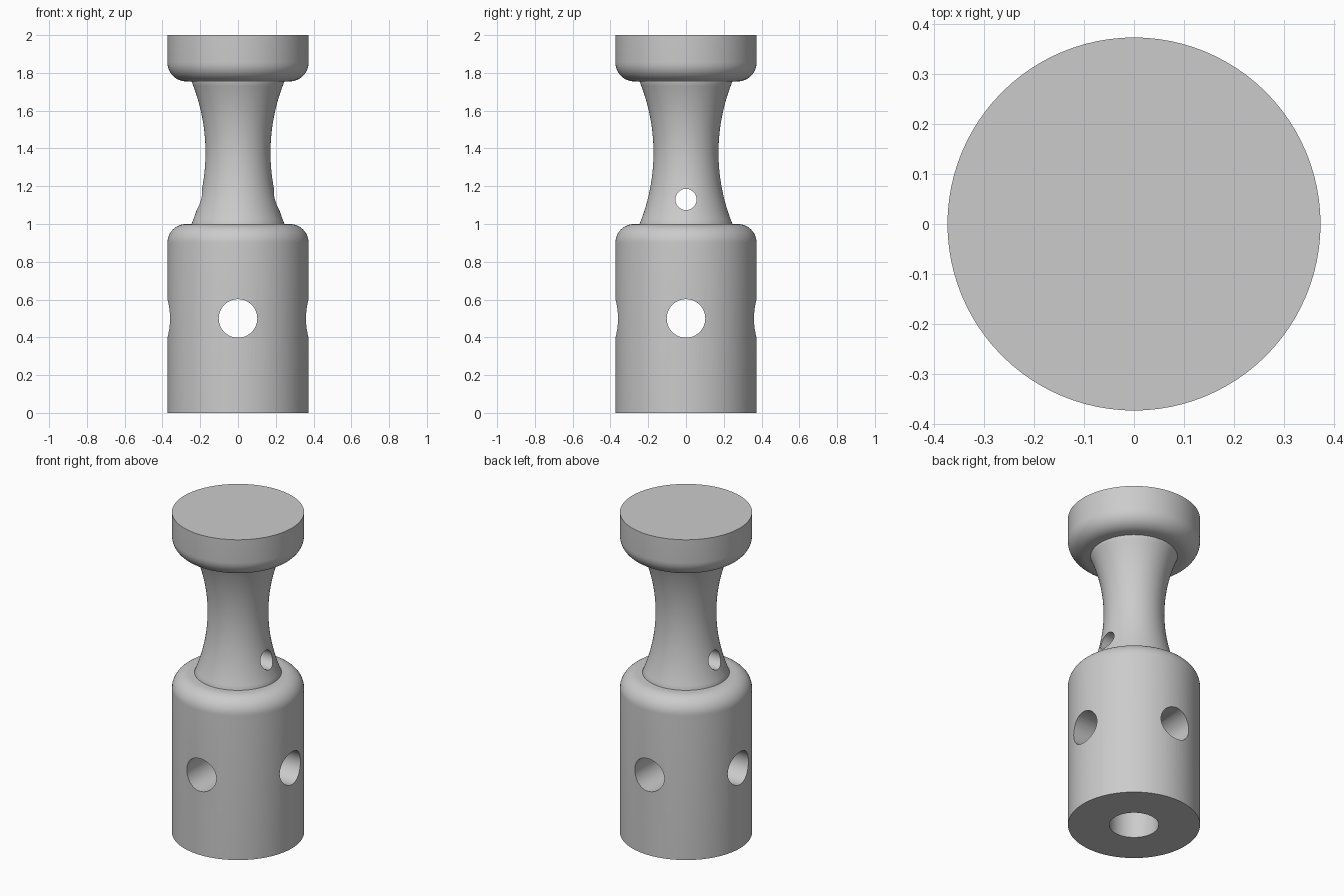
import bpy, bmesh
from math import pi, sin, cos, sqrt, radians
from mathutils import Matrix

cube = bpy.data.objects.get("Cube")
if cube:
    bpy.data.objects.remove(cube, do_unlink=True)

RADIUS = 0.374
FILLET = 0.1
SEGMENTS = 96

steel = bpy.data.materials.new("plain_grey")
steel.use_nodes = True
GREY = (0.6, 0.6, 0.6, 1)
steel.diffuse_color = GREY
steel.node_tree.nodes["Principled BSDF"].inputs["Base Color"].default_value = GREY


def lathe(name, profile):
    """Spin a bottom-to-top (radius, height) profile into a capped solid."""
    bm = bmesh.new()
    rings = []
    for r, z in profile:
        rings.append([bm.verts.new((r * cos(2 * pi * i / SEGMENTS), r * sin(2 * pi * i / SEGMENTS), z))
                      for i in range(SEGMENTS)])
    for low, high in zip(rings, rings[1:]):
        for i in range(SEGMENTS):
            j = (i + 1) % SEGMENTS
            bm.faces.new((low[i], low[j], high[j], high[i]))
    bm.faces.new(rings[0][::-1])
    bm.faces.new(rings[-1])
    mesh = bpy.data.meshes.new(name)
    bm.to_mesh(mesh)
    bm.free()
    mesh.materials.append(steel)
    obj = bpy.data.objects.new(name, mesh)
    bpy.context.collection.objects.link(obj)
    return obj


def select(obj):
    bpy.ops.object.select_all(action='DESELECT')
    obj.select_set(True)
    bpy.context.view_layer.objects.active = obj


def drill(obj, radius, length, centre, axis):
    """Cut a round hole of the given length along the given axis."""
    turn = {'X': Matrix.Rotation(pi / 2, 4, 'Y'), 'Y': Matrix.Rotation(pi / 2, 4, 'X'),
            'Z': Matrix.Identity(4)}[axis]
    bm = bmesh.new()
    bmesh.ops.create_cone(bm, cap_ends=True, segments=64, radius1=radius, radius2=radius,
                          depth=length, matrix=Matrix.Translation(centre) @ turn)
    mesh = bpy.data.meshes.new("drill")
    bm.to_mesh(mesh)
    bm.free()
    mesh.materials.append(steel)
    cutter = bpy.data.objects.new("drill", mesh)
    cutter.hide_render = True
    bpy.context.collection.objects.link(cutter)
    mod = obj.modifiers.new("hole", 'BOOLEAN')
    mod.operation, mod.solver, mod.object = 'DIFFERENCE', 'EXACT', cutter
    select(obj)
    bpy.ops.object.modifier_apply(modifier=mod.name)
    bpy.data.objects.remove(cutter, do_unlink=True)


def fillet(z, sign, steps=12):
    """Quarter round from the side wall to the end face at height z."""
    angles = [pi / 2 * i / steps for i in range(steps + 1)]
    return [(RADIUS - FILLET + FILLET * cos(a), z - sign * FILLET * (1 - sin(a))) for a in angles]


# Base with rounded shoulder, two cross holes and a bore from below
base = lathe("base", [(RADIUS, 0)] + fillet(1.0, 1))
drill(base, 0.14, 1.0, (0, 0, 0), 'Z')
drill(base, 0.102, 2, (0, 0, 0.5), 'X')
drill(base, 0.102, 2, (0, 0, 0.5), 'Y')

# Waisted neck, its ends sunk into the base and head
arc = []
for i in range(33):
    h = -0.3775 + 0.755 * i / 32
    arc.append((0.172 + 1 - sqrt(1 - h * h), 1.3775 + h))
neck = lathe("neck", [(arc[0][0], 0.98)] + arc + [(arc[-1][0], 1.775)])
drill(neck, 0.056, 2, (0, 0, 1.13), 'X')

# Flat-topped head with rounded underside
head = lathe("head", fillet(1.755, -1)[::-1] + [(RADIUS, 2.0)])

for part in (base, neck, head):
    select(part)
    bpy.ops.object.shade_smooth_by_angle(angle=radians(30))
